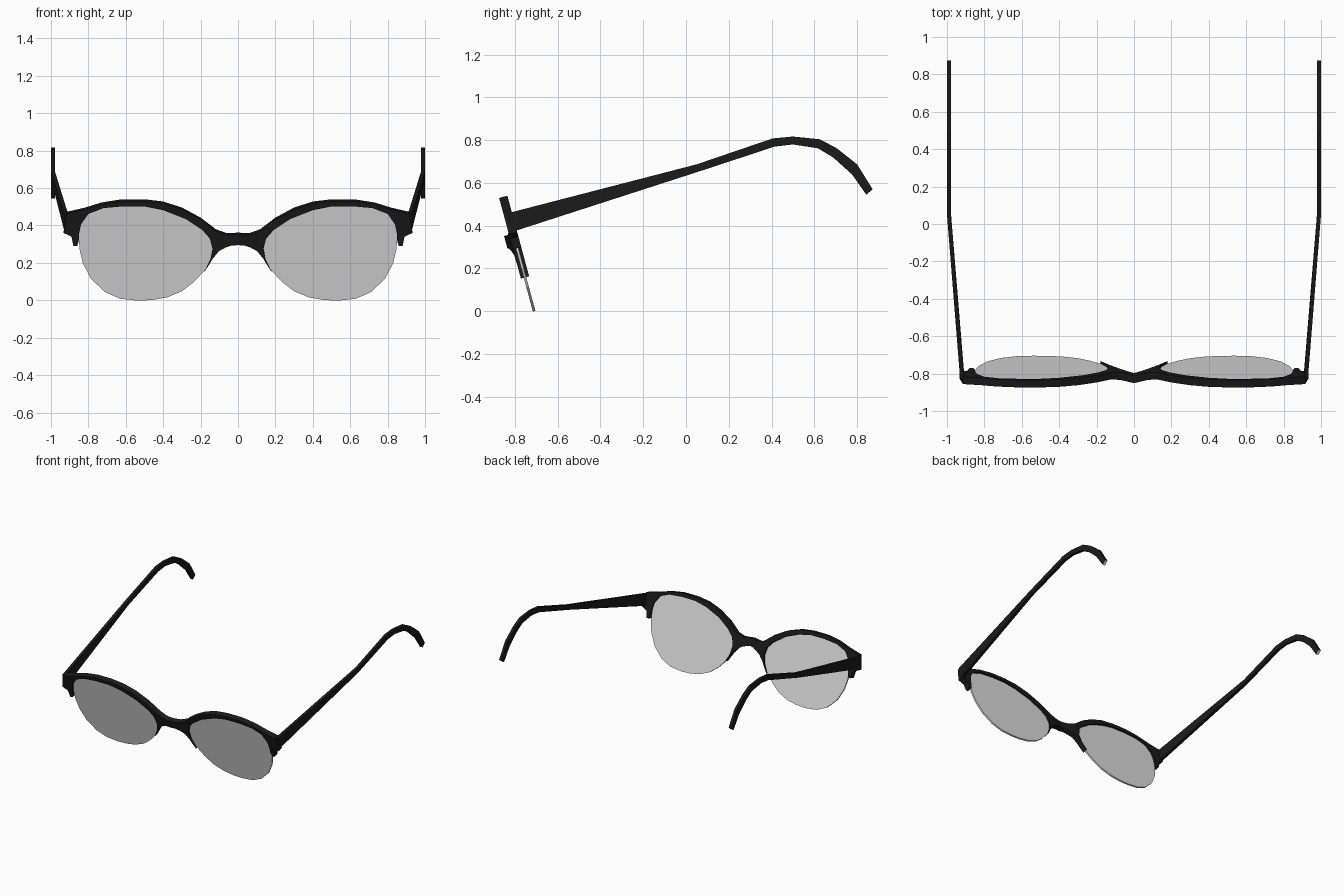
import bpy
import bmesh

cube = bpy.data.objects.get("Cube")
if cube:
    bpy.data.objects.remove(cube, do_unlink=True)


def make_material(name, rgb):
    mat = bpy.data.materials.new(name)
    mat.use_nodes = True
    mat.diffuse_color = (*rgb, 1)
    bsdf = mat.node_tree.nodes["Principled BSDF"]
    bsdf.inputs["Base Color"].default_value = (*rgb, 1)
    bsdf.inputs["Roughness"].default_value = 0.6
    return mat


black = make_material("black plastic", (0.011, 0.011, 0.011))
grey = make_material("light grey lens", (0.75, 0.75, 0.75))


def slanted(x, z):
    """Put a front outline point on the tilted plane; the bridge bows forward."""
    bow = 0.025 * max(0, 1 - x / 0.11)
    return (x, -0.71 - 0.27 * z - bow, z)


def finish(name, bm, mats, thickness=0):
    bmesh.ops.recalc_face_normals(bm, faces=bm.faces)
    mesh = bpy.data.meshes.new(name)
    bm.to_mesh(mesh)
    bm.free()
    for mat in mats:
        mesh.materials.append(mat)
    obj = bpy.data.objects.new(name, mesh)
    bpy.context.collection.objects.link(obj)
    mirror = obj.modifiers.new("mirror", "MIRROR")
    mirror.use_axis[0] = True
    if thickness:
        solid = obj.modifiers.new("thickness", "SOLIDIFY")
        solid.thickness = thickness
        solid.offset = 0


def strip(bm, pairs):
    """Quads between successive inner/outer pairs."""
    rows = [[bm.verts.new(slanted(*p)) for p in pair] for pair in pairs]
    for a, b in zip(rows, rows[1:]):
        bm.faces.new((a[0], a[1], b[1], b[0]))


# Browline rim, from the nose tip over the lens to the outer corner
rim = [
    ((.172, .168), (.178, .158)), ((.147, .22), (.134, .228)),
    ((.136, .28), (.10, .268)), ((.15, .335), (.12, .375)),
    ((.19, .38), (.20, .437)), ((.28, .44), (.30, .491)),
    ((.40, .487), (.40, .523)), ((.50, .507), (.50, .535)),
    ((.61, .508), (.62, .535)), ((.72, .498), (.73, .518)),
    ((.80, .467), (.82, .49)), ((.84, .41), (.915, .468)),
    ((.85, .36), (.932, .365)), ((.85, .33), (.89, .345)),
    ((.86, .295), (.88, .295)),
]
# Bridge between the two rims
bridge = [
    ((.10, .268), (.12, .375)), ((.065, .286), (.07, .356)),
    ((.03, .298), (.035, .355)), ((0, .30), (0, .357)),
]
bm = bmesh.new()
strip(bm, rim)
strip(bm, bridge)
bmesh.ops.remove_doubles(bm, verts=bm.verts, dist=0.0005)
finish("front_frame", bm, [black], 0.04)

# Lenses: the rim's inner edge, closed by the rimless lower curve
lower = [(.848, .28), (.83, .20), (.785, .115), (.71, .045), (.63, .01),
         (.54, 0), (.46, .003), (.38, .017), (.30, .05), (.235, .10)]
bm = bmesh.new()
outline = [inner for inner, outer in rim[:-1]] + lower
bm.faces.new([bm.verts.new((x, -0.71 - 0.27 * z, z)) for x, z in outline])
finish("lenses", bm, [grey], 0.012)

# Temples: top and bottom (y, z) points along the arm, curving over the ear
arm = [
    ((-.835, .458), (-.81, .372)), ((.05, .687), (.05, .65)),
    ((.405, .808), (.415, .77)), ((.50, .817), (.50, .78)),
    ((.626, .804), (.617, .762)), ((.705, .762), (.687, .72)),
    ((.80, .687), (.776, .64)), ((.873, .57), (.843, .545)),
]
bm = bmesh.new()
rings = []
for top, bottom in arm:
    outer_x = 1 + 0.08 * min(0, top[0] - 0.05)
    rings.append([bm.verts.new((outer_x - inset, y, z))
                  for (y, z), inset in ((top, 0), (top, .022),
                                        (bottom, .022), (bottom, 0))])
for a, b in zip(rings, rings[1:]):
    for i in range(4):
        j = (i + 1) % 4
        bm.faces.new((a[i], a[j], b[j], b[i]))
bm.faces.new(rings[0])
# Light end face at the ear tip
bm.faces.new(rings[-1]).material_index = 1
finish("temples", bm, [black, grey])
